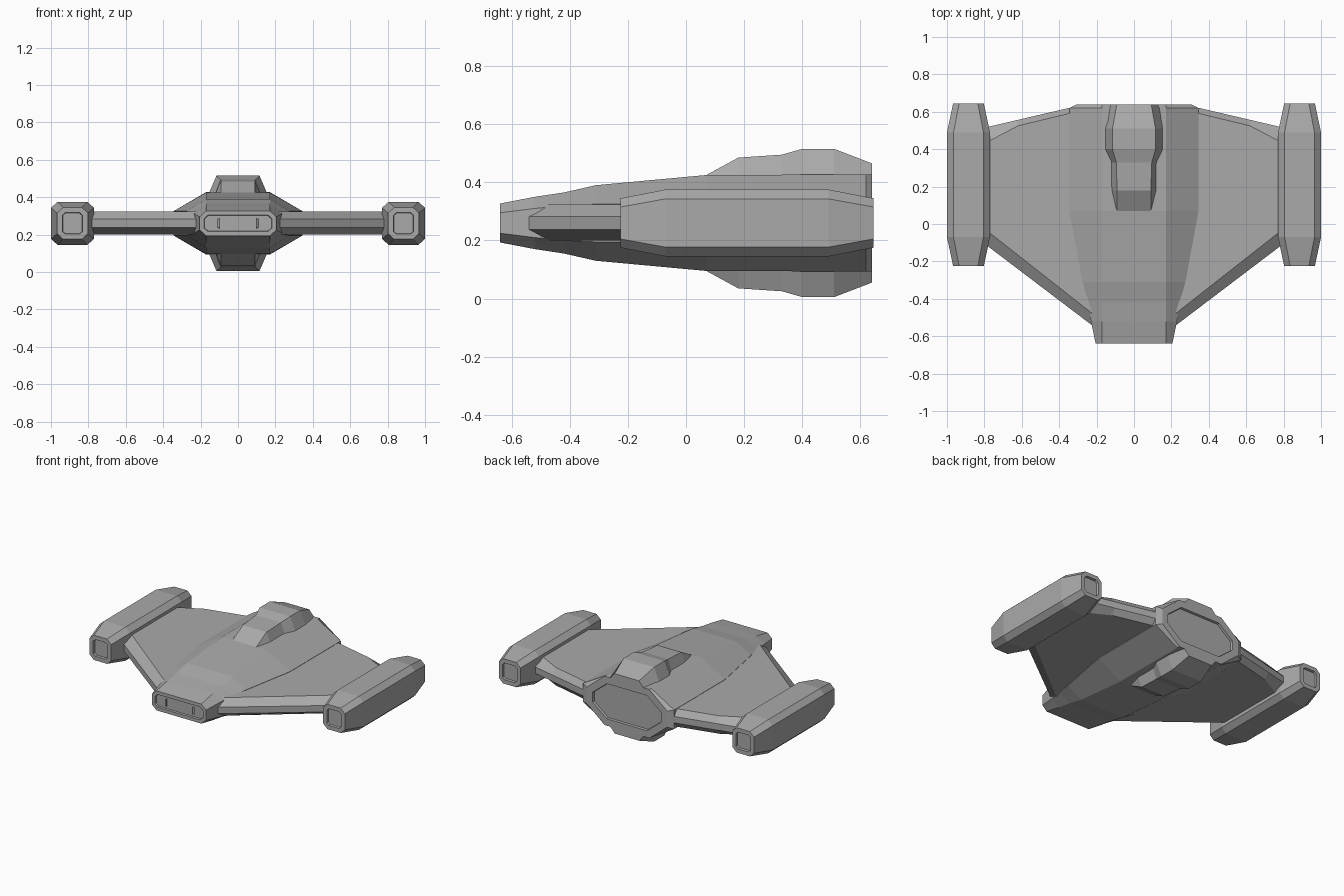
import bpy, bmesh

cube = bpy.data.objects.get("Cube")
if cube:
    bpy.data.objects.remove(cube, do_unlink=True)

MID = 0.26  # height of the ship's centre plane

grey = bpy.data.materials.new("hull grey")
grey.use_nodes = True
grey.diffuse_color = (0.4, 0.4, 0.4, 1)
grey.node_tree.nodes["Principled BSDF"].inputs["Base Color"].default_value = (0.4, 0.4, 0.4, 1)


def loft(name, rings, insets=(None, None), mirror=None):
    """Skin matching rings, cap both ends and sink a panel into each cap."""
    bm = bmesh.new()
    loops = [[bm.verts.new(p) for p in ring] for ring in rings]
    n = len(loops[0])
    for a, b in zip(loops, loops[1:]):
        for i in range(n):
            j = (i + 1) % n
            bm.faces.new((a[i], a[j], b[j], b[i]))
    caps = [bm.faces.new(loops[0]), bm.faces.new(loops[-1])]
    bmesh.ops.recalc_face_normals(bm, faces=bm.faces)
    for cap, inset in zip(caps, insets):
        if inset:
            width, depth = inset
            bmesh.ops.inset_individual(bm, faces=[cap], thickness=width)
            bmesh.ops.inset_individual(bm, faces=[cap], thickness=0.003, depth=-depth)
    mesh = bpy.data.meshes.new(name)
    bm.to_mesh(mesh)
    bm.free()
    mesh.materials.append(grey)
    obj = bpy.data.objects.new(name, mesh)
    bpy.context.collection.objects.link(obj)
    if mirror is not None:
        mod = obj.modifiers.new("mirror", 'MIRROR')
        mod.use_axis = (mirror == "X", False, mirror == "Z")
        mod.use_mirror_merge = False
        if mirror == "Z":
            centre = bpy.data.objects.new("mirror_centre", None)
            centre.location.z = MID
            centre.hide_render = True
            bpy.context.collection.objects.link(centre)
            mod.mirror_object = centre
    return obj


def octagon(y, flat, wide, side, high, cx=0.0):
    """Chamfered rectangle facing along y."""
    quarter = [(wide, side), (flat, high)]
    half = quarter + [(-x, z) for x, z in reversed(quarter)]
    pts = half + [(x, -z) for x, z in reversed(half)]
    return [(cx + x, y, MID + z) for x, z in pts]


# Central hull: broad flat nose growing into a faceted body
hull = [(-0.64, 0.17, 0.205, 0.035, 0.067), (-0.52, 0.17, 0.23, 0.05, 0.09),
        (-0.42, 0.17, 0.245, 0.06, 0.105), (-0.31, 0.17, 0.275, 0.065, 0.13),
        (0.07, 0.17, 0.345, 0.065, 0.165), (0.62, 0.17, 0.345, 0.065, 0.167),
        (0.64, 0.17, 0.305, 0.055, 0.167)]
loft("hull", [octagon(*s) for s in hull], ((0.025, 0.012), (0.05, 0.015)))

# Humps above and below the rear of the hull: y, top half width, base half width, height
hump = [(0.07, 0.09, 0.10, 0.165), (0.18, 0.09, 0.125, 0.225),
        (0.33, 0.095, 0.125, 0.235), (0.40, 0.115, 0.16, 0.255),
        (0.51, 0.115, 0.16, 0.255), (0.64, 0.092, 0.14, 0.205)]
loft("hump", [[(-b, y, MID + 0.15), (-t, y, MID + h), (t, y, MID + h), (b, y, MID + 0.15)]
              for y, t, b, h in hump], mirror="Z")

# Wings: swept slab with bevelled leading and trailing edges
rim = [(0.10, -0.636), (0.80, -0.105), (0.80, 0.515), (0.62, 0.557), (0.35, 0.62), (0.10, 0.62)]
plate = [(0.10, -0.575), (0.80, -0.025), (0.80, 0.43), (0.62, 0.525), (0.35, 0.59), (0.10, 0.59)]
layers = [(plate, -0.06), (rim, -0.022), (rim, 0.022), (plate, 0.063)]
loft("wings", [[(x, y, MID + z) for x, y in outline] for outline, z in layers], mirror="X")

# Wingtip pods with tapered ends and recessed ports
pod = [(-0.225, 0.05, 0.082, 0.055, 0.085), (-0.07, 0.08, 0.115, 0.083, 0.115),
       (0.49, 0.08, 0.115, 0.083, 0.115), (0.645, 0.05, 0.082, 0.055, 0.085)]
loft("wingtip_pods", [octagon(*s, cx=0.885) for s in pod],
     ((0.03, 0.015), (0.03, 0.015)), mirror="X")
